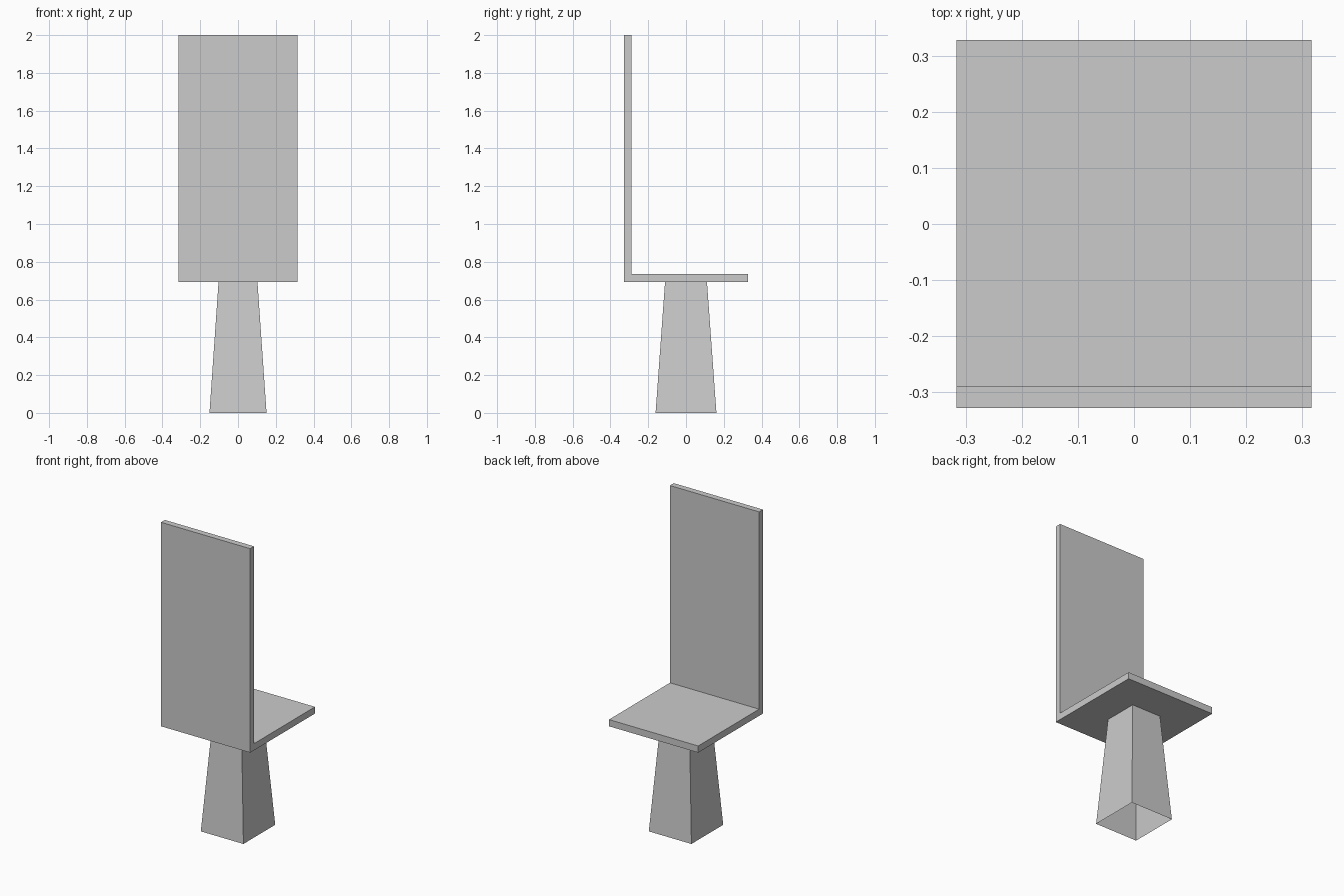
import bpy
import bmesh

if "Cube" in bpy.data.objects:
    bpy.data.objects.remove(bpy.data.objects["Cube"])


def new_object(name, bm):
    bmesh.ops.recalc_face_normals(bm, faces=bm.faces)
    mesh = bpy.data.meshes.new(name)
    bm.to_mesh(mesh)
    bm.free()
    obj = bpy.data.objects.new(name, mesh)
    bpy.context.collection.objects.link(obj)
    return obj


# Seat and tall back: one L-shaped profile extruded across the width
HALF_WIDTH = 0.316
profile = [(-0.328, 0.693), (0.328, 0.693), (0.328, 0.736),
           (-0.289, 0.736), (-0.289, 2.0), (-0.328, 2.0)]
bm = bmesh.new()
side = bm.faces.new([bm.verts.new((-HALF_WIDTH, y, z)) for y, z in profile])
swept = bmesh.ops.extrude_face_region(bm, geom=[side], use_keep_orig=True)
bmesh.ops.translate(bm, vec=(2 * HALF_WIDTH, 0, 0),
                    verts=[v for v in swept["geom"] if isinstance(v, bmesh.types.BMVert)])
new_object("seat_and_back", bm)

# Pedestal: tapered four-sided shell, open underneath and against the seat
bm = bmesh.new()
rings = []
for half_x, half_y, z in ((0.151, 0.161, 0.0), (0.103, 0.111, 0.693)):
    rings.append([bm.verts.new((sx * half_x, sy * half_y, z))
                  for sx, sy in ((-1, -1), (1, -1), (1, 1), (-1, 1))])
low, high = rings
for i in range(4):
    j = (i + 1) % 4
    bm.faces.new((low[i], low[j], high[j], high[i]))
new_object("pedestal", bm)
